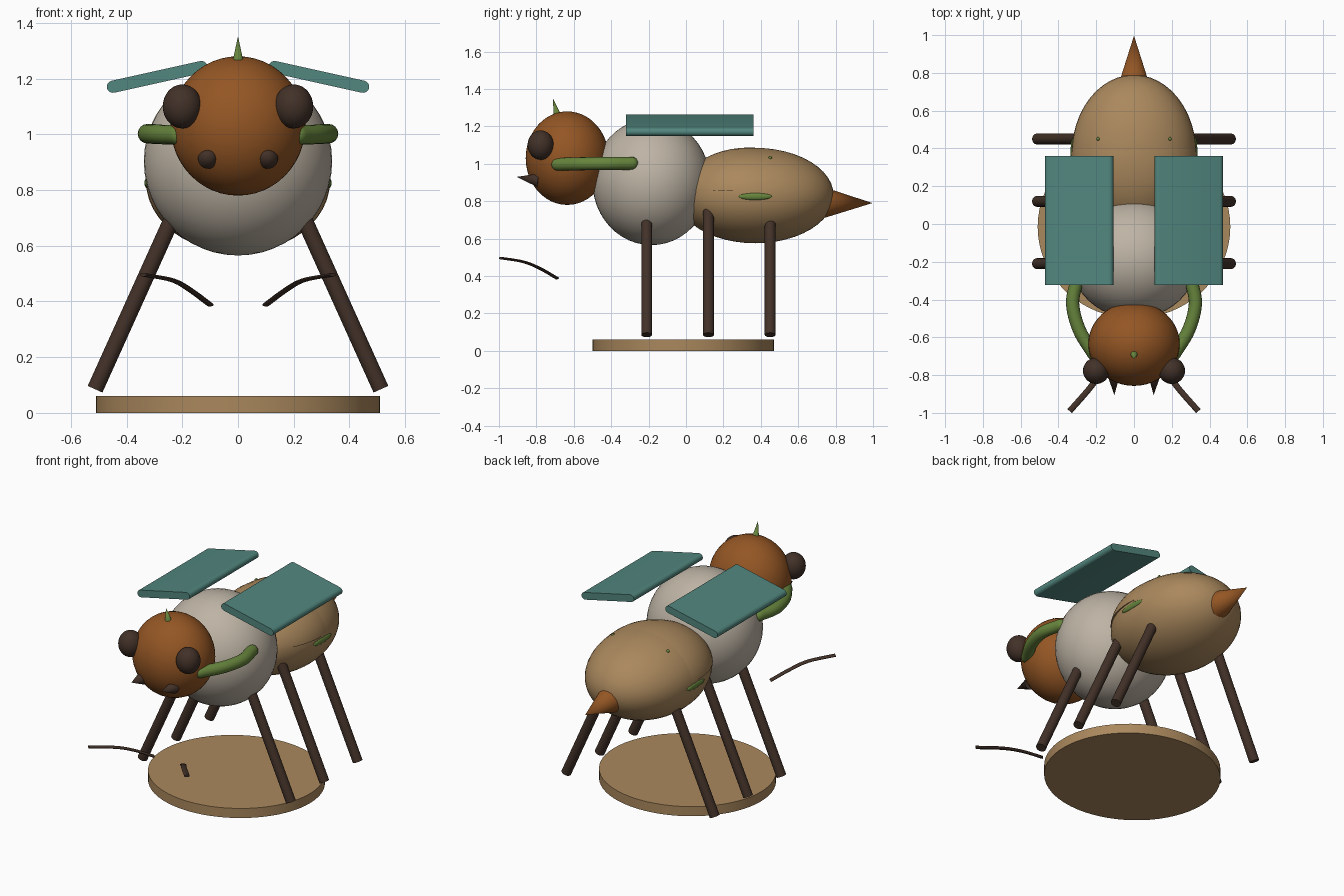
import bpy, bmesh, math
from mathutils import Vector, Matrix

if "Cube" in bpy.data.objects:
    bpy.data.objects.remove(bpy.data.objects["Cube"])


def material(name, r, g, b):
    def lin(c):
        c /= 255
        return c / 12.92 if c <= 0.04045 else ((c + 0.055) / 1.055) ** 2.4
    m = bpy.data.materials.new(name)
    m.diffuse_color = (lin(r), lin(g), lin(b), 1)
    m.use_nodes = True
    m.node_tree.nodes["Principled BSDF"].inputs["Base Color"].default_value = m.diffuse_color
    return m


TAN = material("tan", 170, 136, 93)
RUST = material("rust_brown", 148, 86, 36)
GREY = material("warm_grey", 190, 180, 165)
TEAL = material("teal", 82, 134, 126)
DARK = material("dark_brown", 66, 49, 40)
GREEN = material("leaf_green", 102, 132, 60)


def finish(name, bm, mat, angle=40):
    bmesh.ops.recalc_face_normals(bm, faces=bm.faces)
    me = bpy.data.meshes.new(name)
    bm.to_mesh(me)
    bm.free()
    me.materials.append(mat)
    ob = bpy.data.objects.new(name, me)
    bpy.context.collection.objects.link(ob)
    bpy.ops.object.select_all(action='DESELECT')
    ob.select_set(True)
    bpy.context.view_layer.objects.active = ob
    bpy.ops.object.shade_smooth_by_angle(angle=math.radians(angle))
    return ob


def ellipsoid(name, loc, radii, mat, cut_z=None, seg=48):
    bm = bmesh.new()
    bmesh.ops.create_uvsphere(bm, u_segments=seg, v_segments=seg // 2, radius=1,
                              matrix=Matrix.Translation(loc) @ Matrix.Diagonal((*radii, 1)))
    if cut_z is not None:
        bmesh.ops.bisect_plane(bm, geom=bm.verts[:] + bm.edges[:] + bm.faces[:],
                               plane_co=(0, 0, cut_z), plane_no=(0, 0, 1), clear_inner=True)
        bmesh.ops.holes_fill(bm, edges=[e for e in bm.edges if e.is_boundary])
    return finish(name, bm, mat)


def cone(name, a, b, r1, r2, mat, seg=32):
    a, b = Vector(a), Vector(b)
    d = b - a
    bm = bmesh.new()
    bmesh.ops.create_cone(bm, cap_ends=True, segments=seg, radius1=r1, radius2=r2, depth=d.length,
                          matrix=Matrix.Translation((a + b) / 2) @ d.to_track_quat('Z', 'Y').to_matrix().to_4x4())
    return finish(name, bm, mat)


def sweep(name, pts, wide, high, mat, steps=6, seg=16, round_ends=False):
    """Elliptical tube along a smooth path through the points."""
    p = [Vector(q) for q in pts]
    p = [2 * p[0] - p[1]] + p + [2 * p[-1] - p[-2]]
    path = []
    for i in range(1, len(p) - 2):
        a, b, c, d = p[i - 1:i + 3]
        for k in range(steps + (i == len(p) - 3)):
            t = k / steps
            path.append(0.5 * (2 * b + (c - a) * t + (2 * a - 5 * b + 4 * c - d) * t * t
                               + (3 * b - a - 3 * c + d) * t ** 3))
    tans = [(path[min(i + 1, len(path) - 1)] - path[max(i - 1, 0)]).normalized() for i in range(len(path))]
    frames = [(q, t, 1.0) for q, t in zip(path, tans)]
    if round_ends:
        angs = [math.radians(v) for v in (20, 40, 60, 80)]
        head = [(path[0] - tans[0] * wide * math.sin(v), tans[0], math.cos(v)) for v in reversed(angs)]
        tail = [(path[-1] + tans[-1] * wide * math.sin(v), tans[-1], math.cos(v)) for v in angs]
        frames = head + frames + tail
    bm = bmesh.new()
    rings = []
    for q, t, s in frames:
        side = t.cross(Vector((0, 0, 1))).normalized()
        up = side.cross(t)
        rings.append([bm.verts.new(q + s * (side * wide * math.cos(v) + up * high * math.sin(v)))
                      for v in (2 * math.pi * j / seg for j in range(seg))])
    for r, n in zip(rings, rings[1:]):
        for j in range(seg):
            bm.faces.new((r[j], r[(j + 1) % seg], n[(j + 1) % seg], n[j]))
    bm.faces.new(rings[0])
    bm.faces.new(rings[-1])
    return finish(name, bm, mat)


def wing(name, s):
    # rounded-edge slab, tilted down towards the outside
    hw, r = 0.185, 0.022
    tilt = math.radians(-12.5)
    prof = []
    for cx, start in ((hw - r, -90), (r - hw, 90)):
        for k in range(9):
            v = math.radians(start + 180 * k / 8)
            prof.append((cx + r * math.cos(v), r * math.sin(v)))
    bm = bmesh.new()
    ends = []
    for y in (-0.322, 0.36):
        ends.append([bm.verts.new((s * (0.29 + u * math.cos(tilt) - w * math.sin(tilt)), y,
                                   1.206 + u * math.sin(tilt) + w * math.cos(tilt))) for u, w in prof])
    n = len(prof)
    for j in range(n):
        bm.faces.new((ends[0][j], ends[0][(j + 1) % n], ends[1][(j + 1) % n], ends[1][j]))
    bm.faces.new(ends[0])
    bm.faces.new(ends[1])
    return finish(name, bm, TEAL)


# oval base plate
bm = bmesh.new()
bmesh.ops.create_cone(bm, cap_ends=True, segments=64, radius1=1, radius2=1, depth=0.06,
                      matrix=Matrix.Translation((0, -0.015, 0.03)) @ Matrix.Diagonal((0.51, 0.485, 1, 1)))
finish("base_plate", bm, TAN)

# body masses
ellipsoid("thorax", (0, -0.185, 0.903), (0.338, 0.315, 0.338), GREY)
ellipsoid("head", (0, -0.635, 1.03), (0.242, 0.222, 0.25), RUST)
ellipsoid("abdomen", (0, 0.37, 0.83), (0.33, 0.42, 0.255), TAN)
ellipsoid("abdomen_shell", (0, 0.34, 0.83), (0.334, 0.38, 0.257), TAN, cut_z=0.855)

# stinger and crown spike
cone("stinger", (0, 0.745, 0.792), (0, 0.997, 0.79), 0.08, 0, RUST)
cone("crown_spike", (0, -0.685, 1.25), (0, -0.712, 1.352), 0.022, 0, GREEN)

for s, side in ((1, "right"), (-1, "left")):
    # face details
    ellipsoid("eye_" + side, (s * 0.2, -0.777, 1.1), (0.07, 0.07, 0.079), DARK, seg=32)
    cone("mandible_" + side, (s * 0.108, -0.79, 0.912), (s * 0.104, -0.906, 0.93), 0.036, 0, DARK)

    # curved feelers beside the head
    sweep("cheek_arm_" + side, [(s * 0.30, -0.29, 1.002), (s * 0.325, -0.42, 1.002),
                                (s * 0.29, -0.56, 1.0), (s * 0.215, -0.685, 0.997)],
          0.035, 0.035, GREEN, round_ends=True)

    # thin low antennae in front
    sweep("antenna_" + side, [(s * 0.10, -0.69, 0.388), (s * 0.17, -0.78, 0.44), (s * 0.235, -0.87, 0.476),
                              (s * 0.34, -0.99, 0.496)], 0.016, 0.007, DARK, seg=12)

    wing("wing_" + side, s)

    # small leaf marks on the abdomen
    ellipsoid("side_leaf_" + side, (s * 0.325, 0.37, 0.825), (0.011, 0.09, 0.019), GREEN, seg=16)
    ellipsoid("top_dot_" + side, (s * 0.19, 0.45, 1.031), (0.01, 0.01, 0.01), GREEN, seg=12)

    # splayed legs
    for part, y in (("front", -0.21), ("middle", 0.12), ("rear", 0.45)):
        cone(part + "_leg_" + side, (s * 0.513, y, 0.085), (s * 0.17, y, 0.845), 0.029, 0.029, DARK)
